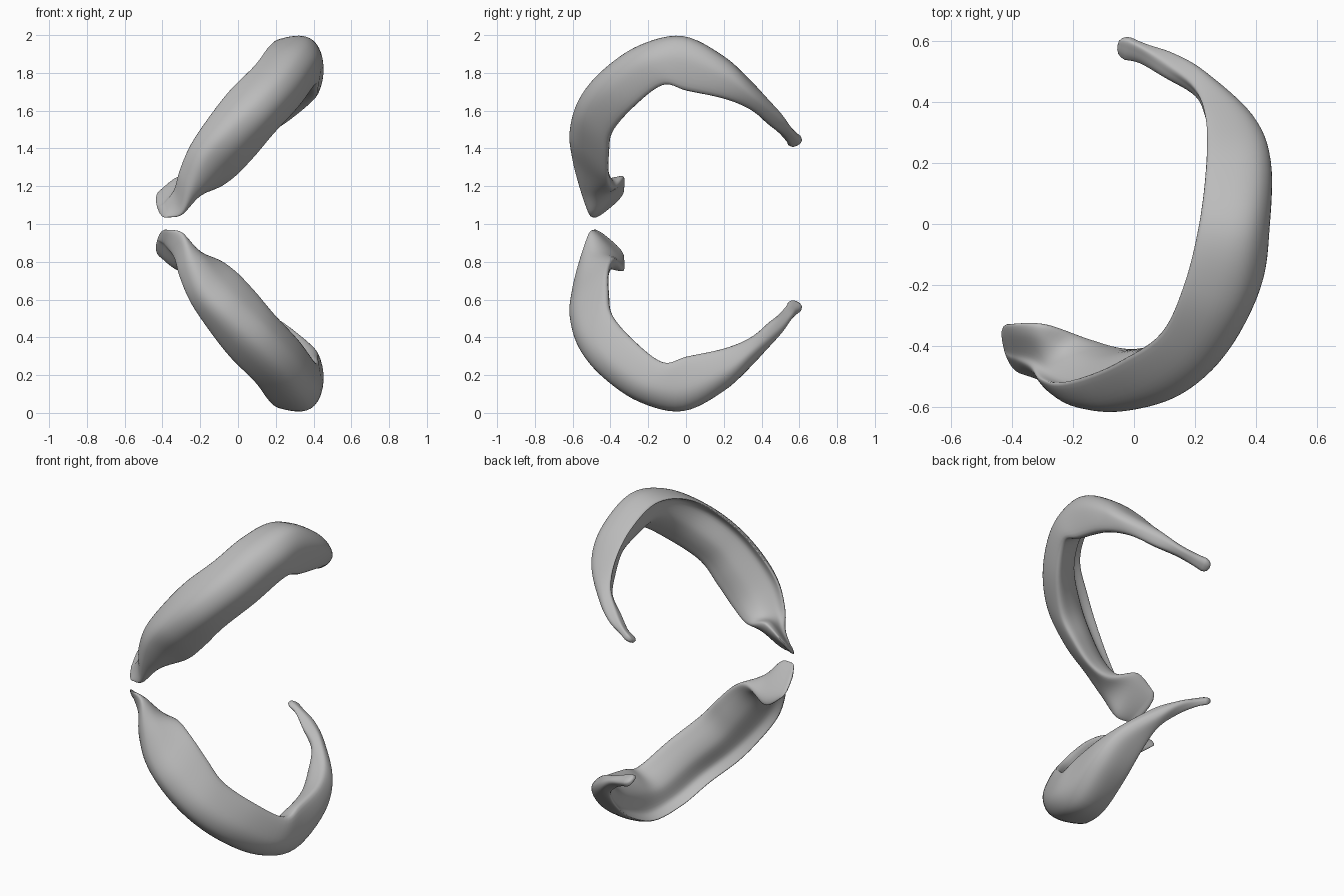
import bpy
import bmesh
from mathutils import Vector

cube = bpy.data.objects.get("Cube")
if cube:
    bpy.data.objects.remove(cube, do_unlink=True)

bone = bpy.data.materials.new("bone_grey")
bone.use_nodes = True
colour = (0.5, 0.5, 0.5, 1)
bone.diffuse_color = colour
bone.node_tree.nodes["Principled BSDF"].inputs["Base Color"].default_value = colour

# Guide lines of the upper rib, from the thin knob to the broad head
inner_edge = [
    (-.02, .60, 1.47), (.03, .575, 1.49), (.11, .525, 1.54), (.20, .45, 1.63),
    (.24, .35, 1.75), (.24, .2, 1.88), (.215, 0, 1.97), (.165, -.2, 1.94),
    (.09, -.36, 1.84), (-.04, -.45, 1.71), (-.15, -.5, 1.57), (-.25, -.525, 1.42),
    (-.31, -.51, 1.28), (-.34, -.475, 1.17), (-.39, -.45, 1.1)]
outer_edge = [
    (-.02, .56, 1.41), (.03, .55, 1.43), (.12, .52, 1.47), (.23, .46, 1.52),
    (.345, .34, 1.61), (.41, .2, 1.67), (.42, 0, 1.715), (.41, -.13, 1.74),
    (.32, -.29, 1.62), (.19, -.41, 1.48), (.08, -.43, 1.35), (-.03, -.425, 1.24),
    (-.14, -.395, 1.18), (-.28, -.35, 1.19), (-.41, -.35, 1.14)]
crest = [
    (-.01, .61, 1.44), (.04, .59, 1.46), (.13, .56, 1.50), (.23, .5, 1.58),
    (.375, .36, 1.71), (.42, .21, 1.85), (.405, -.02, 1.965), (.36, -.25, 1.92),
    (.26, -.45, 1.78), (.12, -.57, 1.64), (-.04, -.615, 1.48), (-.16, -.6, 1.34),
    (-.23, -.56, 1.19), (-.29, -.51, 1.055), (-.375, -.485, 1.035)]
# How far the inner face swells past the edges, as a share of the crest height
swell = [1, 1, 1, .8, .6, .4, .3, .25, .25, .25, .25, .3, .4, .5, .5]


def spline(points, steps, closed=False):
    """Smooth curve through the points."""
    n, out = len(points), []
    get = (lambda i: points[i % n]) if closed else (lambda i: points[max(0, min(n - 1, i))])
    for i in range(n if closed else n - 1):
        p, q, r, s = (get(i + k) for k in (-1, 0, 1, 2))
        for j in range(steps):
            t = j / steps
            out.append(q + (r - p) * (t / 2) + (p * 2 - q * 5 + r * 4 - s) * (t * t / 2)
                       + (q * 3 - p - r * 3 + s) * (t ** 3 / 2))
    return out if closed else out + [points[-1]]


def section(a, b, top, fill):
    """Ring with a domed back, a thick outer edge and a groove behind the inner lip."""
    a, b, top = Vector(a), Vector(b), Vector(top)
    lift = top - (a + b) / 2
    ring = [a]
    ring.append(a.lerp(top, .5) + lift * .22)
    ring.append(top)
    ring.append(b.lerp(top, .45) + lift * .36)
    ring.append(b)
    ring.append(b.lerp(a, .22) - lift * fill)
    ring.append(b.lerp(a, .53) - lift * fill)
    ring.append(b.lerp(a, .8) - lift * (fill - .4))
    return ring


def cap(ring, neighbour):
    """Shrinking rings that round off an end."""
    mid = sum(ring, Vector()) / len(ring)
    out = (mid - sum(neighbour, Vector()) / len(ring)).normalized()
    return [[mid + (p - mid) * s + out * d for p in ring]
            for s, d in ((.9, .015), (.7, .027), (.4, .034), (.12, .036))]


def build_rib(name, flipped):
    cages = [section(*row) for row in zip(inner_edge, outer_edge, crest, swell)]
    lines = [spline(line, 6) for line in zip(*cages)]
    rings = [spline(ring, 6, closed=True) for ring in zip(*lines)]
    rings = cap(rings[0], rings[3])[::-1] + rings + cap(rings[-1], rings[-4])

    bm = bmesh.new()
    loops = [[bm.verts.new((p.x, p.y, 2.004 - p.z if flipped else p.z)) for p in ring]
             for ring in rings]
    for low, high in zip(loops, loops[1:]):
        for i in range(len(low)):
            bm.faces.new((low[i - 1], low[i], high[i], high[i - 1]))
    bm.faces.new(loops[0])
    bm.faces.new(loops[-1])
    bmesh.ops.recalc_face_normals(bm, faces=bm.faces)
    for face in bm.faces:
        face.smooth = True
    mesh = bpy.data.meshes.new(name)
    bm.to_mesh(mesh)
    bm.free()
    mesh.materials.append(bone)
    rib = bpy.data.objects.new(name, mesh)
    bpy.context.collection.objects.link(rib)


build_rib("upper_rib", False)
build_rib("lower_rib", True)
